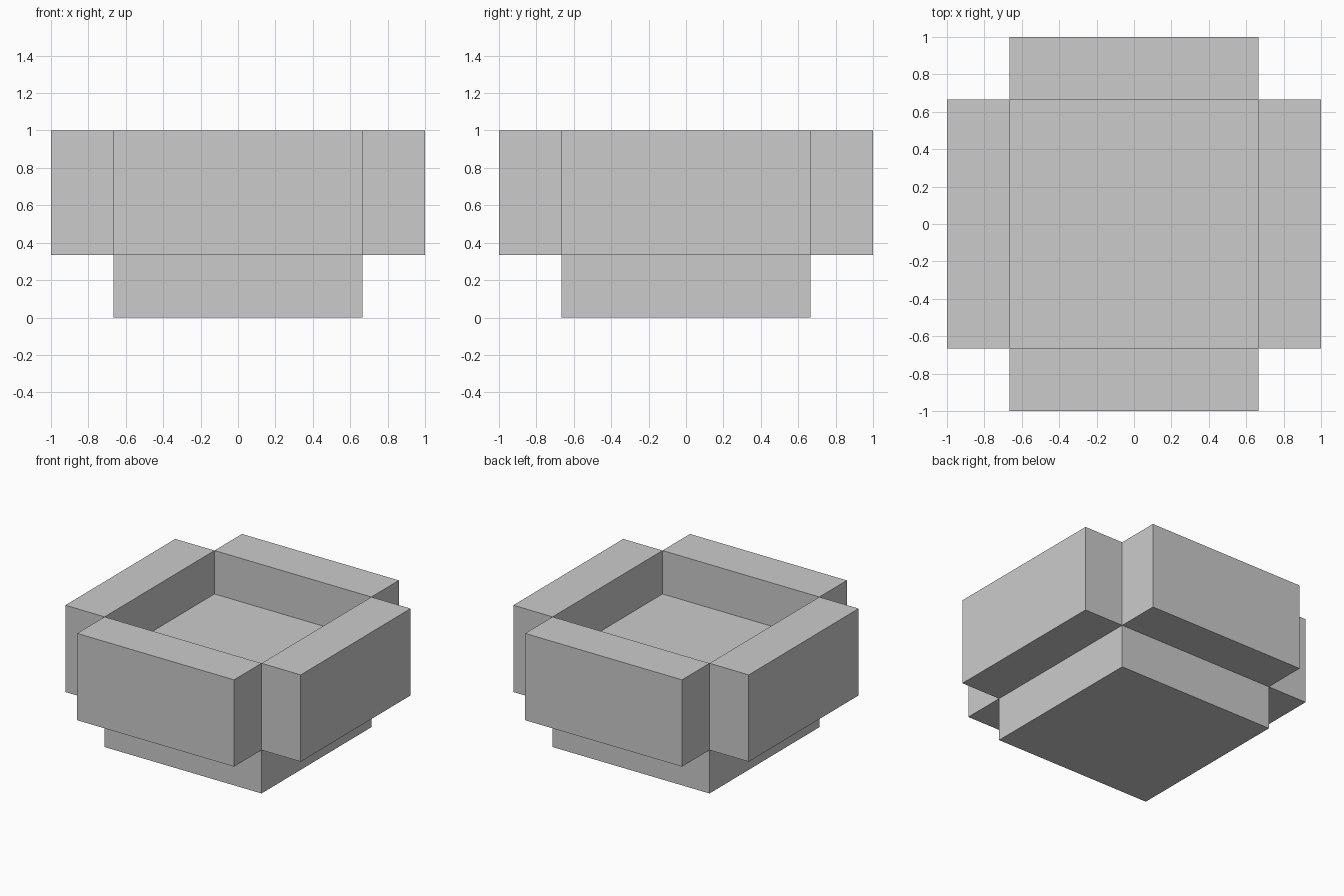
import bpy
from mathutils import Vector

cube = bpy.data.objects.get("Cube")
if cube:
    bpy.data.objects.remove(cube, do_unlink=True)

# One plain grey for the whole model
grey = bpy.data.materials.new("light grey")
grey.use_nodes = True
colour = (0.6, 0.6, 0.6, 1)
grey.diffuse_color = colour
grey.node_tree.nodes["Principled BSDF"].inputs["Base Color"].default_value = colour

UNIT = 1 / 3  # wall thickness; every other size is a multiple of it


def box(name, low, high):
    """Box between two corners given in wall thicknesses."""
    low, high = Vector(low) * UNIT, Vector(high) * UNIT
    bpy.ops.mesh.primitive_cube_add(size=1, location=(low + high) / 2)
    obj = bpy.context.object
    obj.name = name
    obj.scale = high - low
    bpy.ops.object.transform_apply(location=False, rotation=False, scale=True)
    obj.data.materials.append(grey)
    return obj


# Square base whose top is the floor of the recess
box("base", (-2, -2, 0), (2, 2, 2))

# Four walls around the base, raised at the bottom and open at the corners
box("front_wall", (-2, -3, 1), (2, -2, 3))
box("back_wall", (-2, 2, 1), (2, 3, 3))
box("right_wall", (-3, -2, 1), (-2, 2, 3))
box("left_wall", (2, -2, 1), (3, 2, 3))
